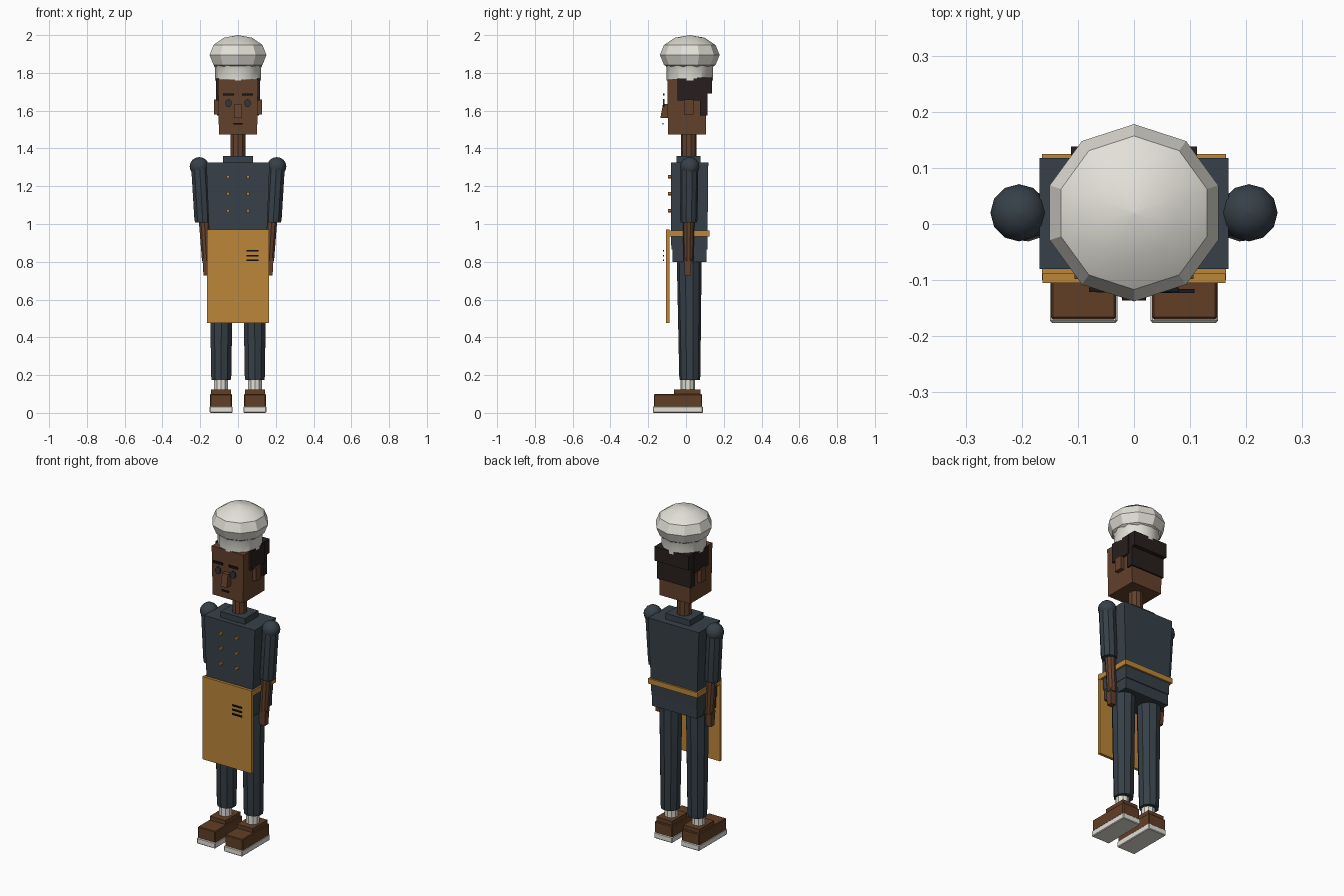
import bpy
import bmesh
from math import cos, sin, pi, radians

if "Cube" in bpy.data.objects:
    bpy.data.objects.remove(bpy.data.objects["Cube"], do_unlink=True)


def material(name, rgb):
    # sRGB bytes to linear values
    lin = [((c / 255 + 0.055) / 1.055) ** 2.4 for c in rgb]
    m = bpy.data.materials.new(name)
    m.use_nodes = True
    m.diffuse_color = (*lin, 1)
    m.node_tree.nodes["Principled BSDF"].inputs["Base Color"].default_value = (*lin, 1)
    return m


SKIN = material("brown skin", (100, 65, 44))
NAVY = material("dark slate cloth", (55, 64, 72))
GOLD = material("ochre canvas", (188, 134, 56))
CREAM = material("off white", (226, 224, 215))
HAIR = material("dark brown hair", (40, 31, 30))
SHOE = material("brown leather", (98, 62, 38))
INK = material("near black", (26, 24, 27))
EYE = material("slate eye", (48, 54, 62))


def finish(name, bm, mat, smooth=False, bevel=0):
    bmesh.ops.recalc_face_normals(bm, faces=bm.faces)
    mesh = bpy.data.meshes.new(name)
    bm.to_mesh(mesh)
    bm.free()
    mesh.materials.append(mat)
    ob = bpy.data.objects.new(name, mesh)
    bpy.context.collection.objects.link(ob)
    if bevel:
        mod = ob.modifiers.new("soft edges", "BEVEL")
        mod.width = bevel
        mod.segments = 1
    if smooth:
        bpy.ops.object.select_all(action="DESELECT")
        ob.select_set(True)
        bpy.context.view_layer.objects.active = ob
        bpy.ops.object.shade_smooth_by_angle(angle=radians(30))
    return ob


def box(name, mat, x, y, z, base=None, bevel=0):
    """Box between ranges; base gives different (x, y) ranges at the bottom."""
    bm = bmesh.new()
    bx, by = base or (x, y)
    loops = []
    for (xr, yr), h in (((bx, by), z[0]), ((x, y), z[1])):
        loops.append([bm.verts.new((xr[i], yr[j], h)) for i, j in ((0, 0), (1, 0), (1, 1), (0, 1))])
    low, top = loops
    bm.faces.new(low)
    bm.faces.new(top)
    for i in range(4):
        k = (i + 1) % 4
        bm.faces.new((low[i], low[k], top[k], top[i]))
    return finish(name, bm, mat, bevel=bevel)


def loft(name, mat, stations, sides=10):
    """Stack of rings, each station is x, y, z, radius."""
    bm = bmesh.new()
    rings = []
    for x, y, z, r in stations:
        rings.append([bm.verts.new((x + r * cos(pi / 2 + 2 * pi * i / sides),
                                    y + r * sin(pi / 2 + 2 * pi * i / sides), z))
                      for i in range(sides)])
    for a, b in zip(rings, rings[1:]):
        for i in range(sides):
            k = (i + 1) % sides
            bm.faces.new((a[i], a[k], b[k], b[i]))
    bm.faces.new(rings[0])
    bm.faces.new(rings[-1])
    bmesh.ops.remove_doubles(bm, verts=bm.verts, dist=0.00001)
    return finish(name, bm, mat, smooth=True)


def ball(name, mat, x, y, z, r, rz, sides, rings):
    angles = [-pi / 2 + pi * i / rings for i in range(rings + 1)]
    return loft(name, mat, [(x, y, z + rz * sin(a), max(r * cos(a), 0.0001)) for a in angles], sides)


def disc(name, mat, x, y, z, rx, rz, depth, sides=12):
    """Flat oval facing the front."""
    bm = bmesh.new()
    ring = [bm.verts.new((x + rx * cos(2 * pi * i / sides), y, z + rz * sin(2 * pi * i / sides)))
            for i in range(sides)]
    face = bm.faces.new(ring)
    out = bmesh.ops.extrude_face_region(bm, geom=[face])["geom"]
    for v in out:
        if isinstance(v, bmesh.types.BMVert):
            v.co.y += depth
    return finish(name, bm, mat)


def sym(w):
    return (-w, w)


def side_range(s, a, b):
    return tuple(sorted((s * a, s * b)))


# Hat
ball("hat_puff", CREAM, 0, 0.02, 1.895, 0.158, 0.105, 10, 6)
loft("hat_band", CREAM, [(0, 0.02, 1.76, 0.122), (0, 0.02, 1.825, 0.122), (0, 0.02, 1.84, 0.128)], 12)

# Head and hair
box("head", SKIN, sym(0.106), (-0.098, 0.108), (1.475, 1.765), base=(sym(0.101), (-0.096, 0.106)))
box("hair_crown", HAIR, sym(0.112), (0.04, 0.138), (1.69, 1.775))
box("hair_back", HAIR, sym(0.112), (0.075, 0.115), (1.575, 1.76))
box("nose", SKIN, sym(0.019), (-0.122, -0.095), (1.56, 1.635), base=(sym(0.021), (-0.136, -0.095)))
box("mouth", INK, sym(0.024), (-0.124, -0.118), (1.526, 1.535))

# Neck, jacket and collar
loft("neck", SKIN, [(0, 0.015, 1.34, 0.041), (0, 0.015, 1.49, 0.041)])
box("collar", NAVY, sym(0.08), (-0.05, 0.078), (1.32, 1.36))
box("jacket", NAVY, sym(0.168), (-0.08, 0.118), (0.865, 1.325), base=(sym(0.15), (-0.078, 0.113)))
box("hips", NAVY, sym(0.148), (-0.072, 0.108), (0.8, 0.87))

# Apron with belt and small printed bars
box("apron", GOLD, sym(0.163), (-0.105, -0.088), (0.475, 0.97))
box("apron_belt", GOLD, sym(0.164), (-0.1, 0.125), (0.935, 0.966))
for i in range(3):
    z = 0.859 - 0.026 * i
    box(f"apron_bar_{i + 1}", INK, (0.045, 0.108), (-0.123, -0.116), (z - 0.004, z + 0.004))

for s, tag in ((1, "left"), (-1, "right")):
    # Face details
    box(f"{tag}_ear", SKIN, side_range(s, 0.1, 0.126), (-0.01, 0.04), (1.58, 1.66))
    box(f"{tag}_side_hair", HAIR, side_range(s, 0.1, 0.117), (-0.045, 0.09), (1.655, 1.77))
    box(f"{tag}_eyebrow", INK, side_range(s, 0.021, 0.08), (-0.121, -0.113), (1.679, 1.691))
    disc(f"{tag}_eye", EYE, s * 0.05, -0.122, 1.64, 0.017, 0.021, 0.009)

    # Jacket buttons
    for i in range(3):
        disc(f"{tag}_button_{i + 1}", GOLD, s * 0.053, -0.094, 1.25 - 0.09 * i, 0.009, 0.009, 0.016, 8)

    # Arm
    ball(f"{tag}_shoulder", NAVY, s * 0.205, 0.02, 1.304, 0.051, 0.05, 12, 8)
    loft(f"{tag}_sleeve", NAVY, [(s * 0.187, 0.015, 1.008, 0.043), (s * 0.188, 0.015, 1.035, 0.046),
                                 (s * 0.203, 0.018, 1.3, 0.047)])
    loft(f"{tag}_forearm", SKIN, [(s * 0.166, 0.013, 0.805, 0.026), (s * 0.179, 0.014, 1.03, 0.031)])
    box(f"{tag}_hand", SKIN, side_range(s, 0.143, 0.188), (-0.01, 0.029), (0.728, 0.82),
        base=(side_range(s, 0.146, 0.183), (-0.007, 0.025)))

    # Leg and foot
    loft(f"{tag}_trouser_leg", NAVY, [(s * 0.089, 0.02, 0.175, 0.053), (s * 0.089, 0.02, 0.195, 0.056),
                                      (s * 0.088, 0.017, 0.83, 0.066)])
    loft(f"{tag}_sock", CREAM, [(s * 0.09, 0.01, 0.11, 0.038), (s * 0.09, 0.01, 0.19, 0.038)])
    box(f"{tag}_shoe_collar", SHOE, side_range(s, 0.038, 0.142), (-0.064, 0.076), (0.09, 0.124))
    box(f"{tag}_shoe", SHOE, side_range(s, 0.032, 0.148), (-0.17, 0.086), (0.03, 0.1), bevel=0.004)
    box(f"{tag}_sole", CREAM, side_range(s, 0.029, 0.15), (-0.176, 0.09), (0, 0.035), bevel=0.004)
